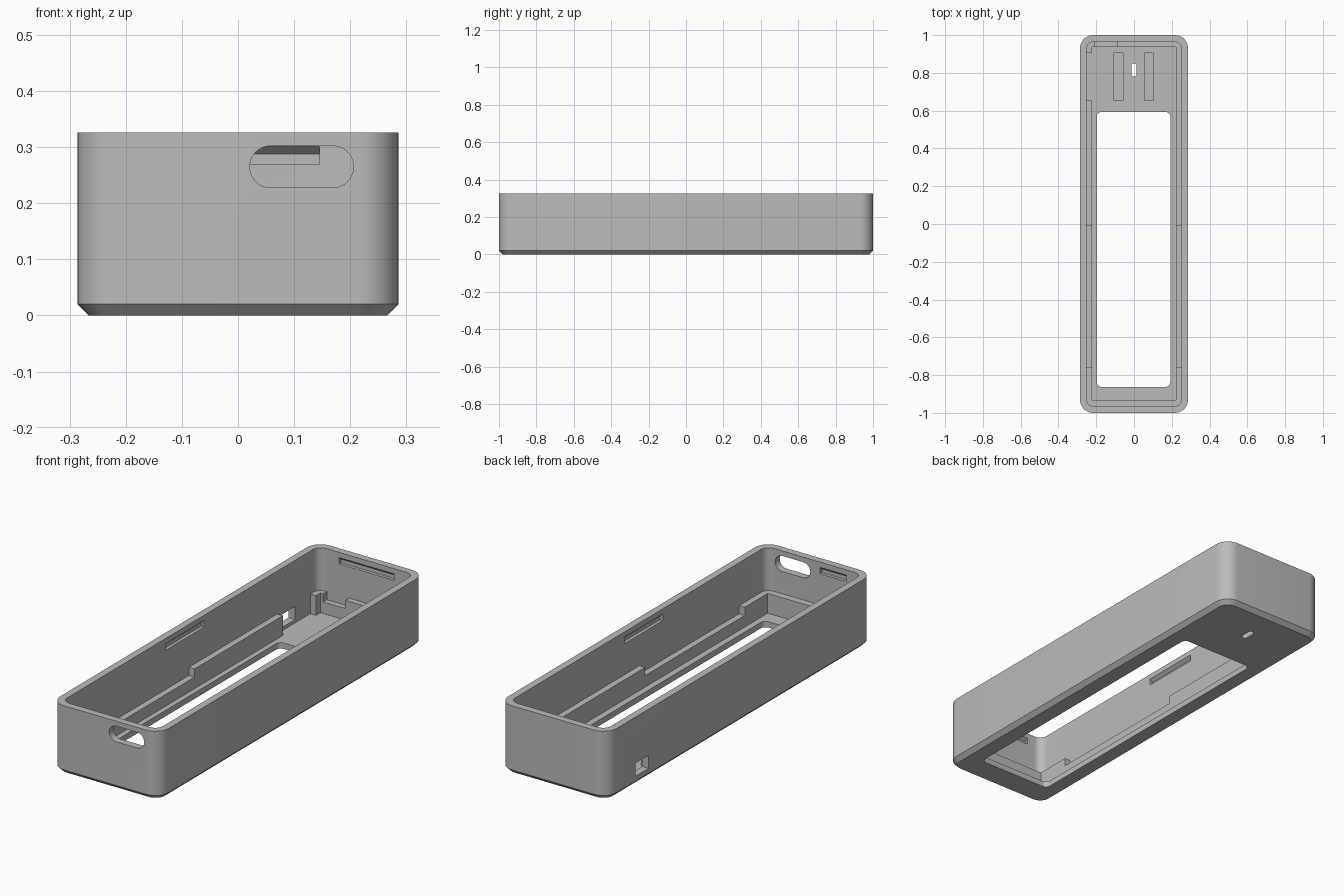
import bpy, bmesh, math
from mathutils import Vector

if "Cube" in bpy.data.objects:
    bpy.data.objects.remove(bpy.data.objects["Cube"])

grey = bpy.data.materials.new("plain grey")
grey.diffuse_color = (0.5, 0.5, 0.5, 1)
grey.use_nodes = True
grey.node_tree.nodes["Principled BSDF"].inputs["Base Color"].default_value = grey.diffuse_color


def rounded_rect(x0, x1, y0, y1, r, n=10):
    """Outline of a rectangle with rounded corners, counter-clockwise."""
    if r == 0:
        return [(x0, y0), (x1, y0), (x1, y1), (x0, y1)]
    pts = []
    for k, (cx, cy) in enumerate([(x1 - r, y1 - r), (x0 + r, y1 - r),
                                  (x0 + r, y0 + r), (x1 - r, y0 + r)]):
        for i in range(n + 1):
            a = math.pi / 2 * (k + i / n)
            pts.append((cx + r * math.cos(a), cy + r * math.sin(a)))
    return pts


def loft(name, rings):
    """Closed solid through a list of matching rings of 3D points."""
    bm = bmesh.new()
    loops = [[bm.verts.new(p) for p in ring] for ring in rings]
    n = len(loops[0])
    for a, b in zip(loops, loops[1:]):
        for i in range(n):
            j = (i + 1) % n
            bm.faces.new((a[i], a[j], b[j], b[i]))
    bm.faces.new(loops[0][::-1])
    bm.faces.new(loops[-1])
    bmesh.ops.recalc_face_normals(bm, faces=bm.faces)
    me = bpy.data.meshes.new(name)
    bm.to_mesh(me)
    bm.free()
    ob = bpy.data.objects.new(name, me)
    bpy.context.collection.objects.link(ob)
    return ob


def prism(name, x0, x1, y0, y1, z0, z1, r=0):
    pts = rounded_rect(x0, x1, y0, y1, r)
    return loft(name, [[(x, y, z) for x, y in pts] for z in (z0, z1)])


def snap_slot(name, start, along, outward):
    """Groove in a wall's inner face with a sloping roof."""
    s, a, o = Vector(start), Vector(along), Vector(outward)
    prof = [(-0.02, 0.27), (0.015, 0.27), (0.015, 0.288), (0, 0.301), (-0.02, 0.301)]
    ring = [s + o * d + Vector((0, 0, z)) for d, z in prof]
    return loft(name, [ring, [p + a for p in ring]])


# Outer shell with chamfered bottom edge
W, H, FLOOR, LEDGE, LOW = 0.286, 0.326, 0.028, 0.122, 0.083
rings = []
for inset, z in ((0.02, 0), (0, 0.02), (0, H)):
    w, l = W - inset, 1 - inset
    rings.append([(x, y, z) for x, y in rounded_rect(-w, w, -l, l, 0.07 - inset)])
case = loft("case", rings)
case.data.materials.append(grey)

IX, IY = 0.252, 0.966       # inner wall faces
LX, LY0, LY1 = 0.222, -0.932, 0.938   # inner ledge faces

cutters = [
    # main cavity above the ledge, and the pocket down to the floor
    prism("cavity", -IX, IX, -IY, IY, LEDGE, 0.5, 0.04),
    prism("pocket", -LX, LX, LY0, LY1, FLOOR, 0.2),
    # long floor opening
    prism("floor_opening", -0.197, 0.192, -0.862, 0.593, -0.1, 0.1, 0.025),
    # lowered stretches of the ledge
    prism("left_low_ledge", -IX, -0.2, -0.76, -0.01, LOW, 0.2),
    prism("right_low_ledge", 0.2, IX, -0.76, -0.01, LOW, 0.2),
    prism("left_ledge_gap", -IX, -0.2, 0.655, 0.905, FLOOR, 0.2),
    prism("back_low_ledge", -0.208, -0.09, 0.9, IY, LOW, 0.2),
    # small window through the left wall
    prism("side_window", -0.4, -0.2, 0.69, 0.79, 0.044, 0.106),
    # slot through the floor and two shallow grooves beside it
    prism("floor_slot", -0.014, 0.014, 0.78, 0.85, -0.1, 0.1, 0.0135),
    prism("left_groove", -0.105, -0.058, 0.655, 0.905, FLOOR - 0.01, 0.06),
    prism("right_groove", 0.055, 0.102, 0.655, 0.905, FLOOR - 0.01, 0.06),
    # lid snap slots
    snap_slot("left_snap", (-IX, -0.185, 0), (0, 0.29, 0), (-1, 0, 0)),
    snap_slot("right_snap", (IX, -0.185, 0), (0, 0.29, 0), (1, 0, 0)),
    snap_slot("back_snap", (-0.145, IY, 0), (0.29, 0, 0), (0, 1, 0)),
    snap_slot("front_snap", (-0.17, -IY, 0), (0.14, 0, 0), (0, -1, 0)),
]
# pill-shaped port through the front wall
pill = rounded_rect(0.021, 0.206, 0.228, 0.302, 0.0369)
cutters.append(loft("front_port", [[(x, y, z) for x, z in pill] for y in (-1.1, -0.9)]))

bpy.context.view_layer.objects.active = case
case.select_set(True)
for c in cutters:
    c.hide_render = True
    m = case.modifiers.new(c.name, 'BOOLEAN')
    m.operation, m.solver, m.object = 'DIFFERENCE', 'EXACT', c
    bpy.ops.object.modifier_apply(modifier=m.name)
for c in cutters:
    bpy.data.objects.remove(c)

bpy.ops.object.select_all(action='DESELECT')
case.select_set(True)
bpy.ops.object.shade_smooth_by_angle(angle=math.radians(30))
